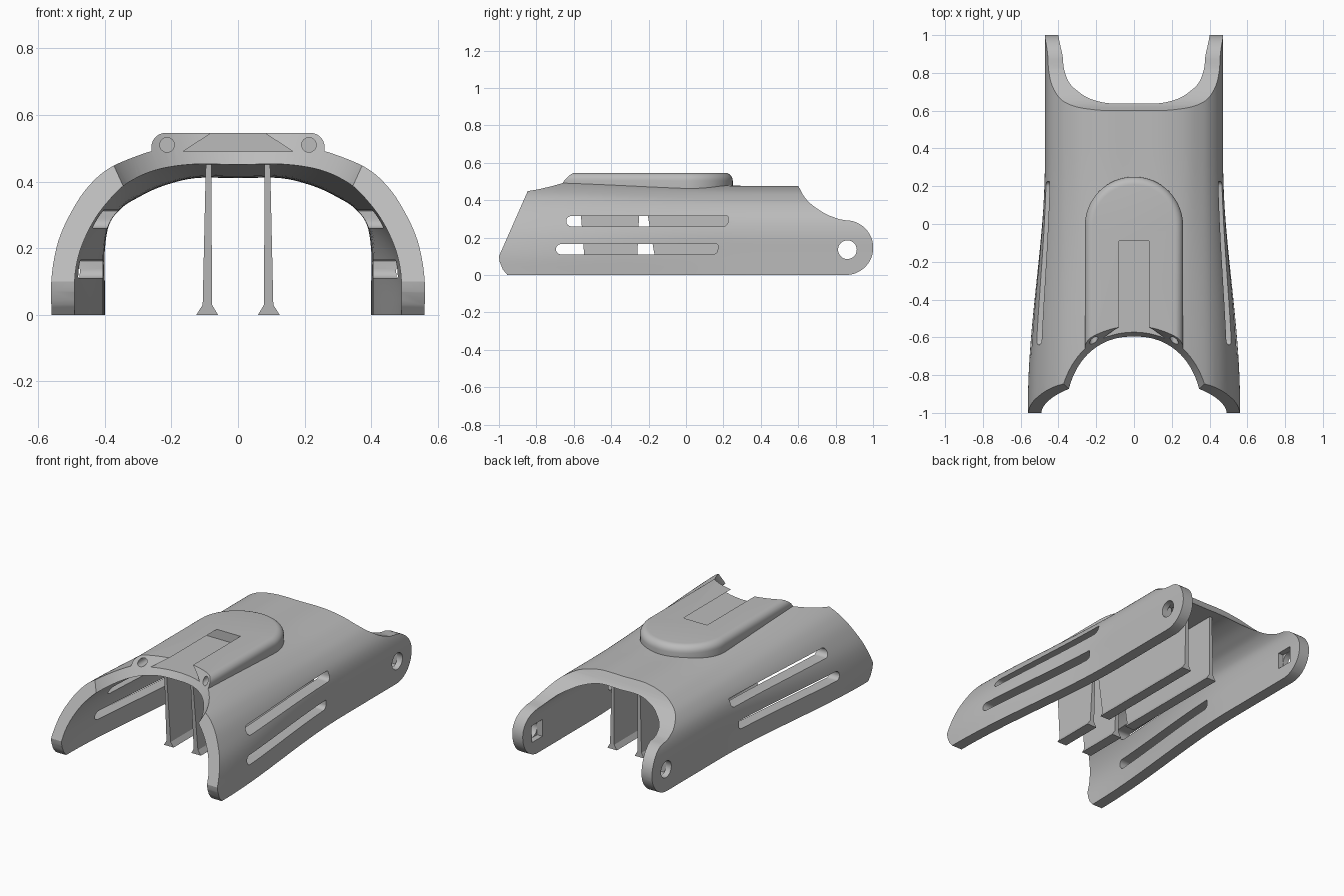
import bpy, bmesh, math
from mathutils import Vector

if "Cube" in bpy.data.objects:
    bpy.data.objects.remove(bpy.data.objects["Cube"])

mat = bpy.data.materials.new("grey_plastic")
mat.diffuse_color = (0.5, 0.5, 0.5, 1)
mat.use_nodes = True
mat.node_tree.nodes["Principled BSDF"].inputs["Base Color"].default_value = mat.diffuse_color


def make(name, bm):
    bmesh.ops.recalc_face_normals(bm, faces=bm.faces)
    me = bpy.data.meshes.new(name)
    bm.to_mesh(me)
    bm.free()
    ob = bpy.data.objects.new(name, me)
    bpy.context.collection.objects.link(ob)
    me.materials.append(mat)
    return ob


def loft(name, rings):
    """Closed solid through matching rings of points."""
    bm = bmesh.new()
    vs = [[bm.verts.new(p) for p in r] for r in rings]
    n = len(vs[0])
    for a, b in zip(vs, vs[1:]):
        for i in range(n):
            bm.faces.new((a[i], a[(i + 1) % n], b[(i + 1) % n], b[i]))
    bm.faces.new(vs[0])
    bm.faces.new(vs[-1])
    return make(name, bm)


def prism_x(name, pts, x0, x1):
    return loft(name, [[(x, y, z) for y, z in pts] for x in (x0, x1)])


def spline(pts, steps=5):
    """Smooth curve through the points."""
    p = [Vector(q) for q in pts]
    p = [2 * p[0] - p[1]] + p + [2 * p[-1] - p[-2]]
    out = []
    for i in range(1, len(p) - 2):
        a, b, c, d = p[i - 1:i + 3]
        for k in range(steps):
            t = k / steps
            out.append(0.5 * (2 * b + (c - a) * t + (2 * a - 5 * b + 4 * c - d) * t * t
                              + (3 * b - a - 3 * c + d) * t ** 3))
    return out + [p[-2]]


def arc(cx, cy, r, a0, a1, n=16):
    return [(cx + r * math.cos(math.radians(a0 + (a1 - a0) * i / n)),
             cy + r * math.sin(math.radians(a0 + (a1 - a0) * i / n))) for i in range(n + 1)]


def boolean(ob, other, op):
    m = ob.modifiers.new(op, 'BOOLEAN')
    m.operation, m.solver, m.object = op, 'EXACT', other
    bpy.context.view_layer.objects.active = ob
    bpy.ops.object.modifier_apply(modifier=m.name)
    bpy.data.objects.remove(other, do_unlink=True)


def arch(name, front, back, foot):
    """Arch section that changes from front to back along y."""
    f, b = spline(front), spline(back)
    rings = []
    for i in range(29):
        y = -1.05 + 2.1 * i / 28
        t = min(1, max(0, (y + 0.95) / 1.3))
        t = t * t * (3 - 2 * t)
        half = [p.lerp(q, t) for p, q in zip(f, b)]
        half[0].y = foot
        rings.append([(p.x, y, p.y) for p in half] +
                     [(-p.x, y, p.y) for p in reversed(half[:-1])])
    return loft(name, rings)


# Outer body and the hollow inside it
shell = arch("shell",
             [(.56, 0), (.56, .11), (.54, .22), (.50, .31), (.45, .385), (.38, .445), (.25, .50), (.13, .525), (0, .525)],
             [(.47, 0), (.47, .11), (.47, .22), (.45, .305), (.405, .37), (.35, .413), (.27, .452), (.15, .475), (0, .475)], 0)
hollow = arch("hollow",
              [(.49, 0), (.49, .11), (.475, .19), (.44, .27), (.395, .335), (.335, .395), (.25, .44), (.14, .46), (0, .46)],
              [(.40, 0), (.40, .1), (.40, .19), (.387, .27), (.35, .32), (.30, .352), (.23, .385), (.13, .41), (0, .41)], -.1)

# Raised pad with rounded top edge
plan = arc(0, -.01, .26, 0, 180, 32)
plan = [(.26, -.8)] + plan + [(-.26, -.8)]
rings = [[(x, y, .42) for x, y in plan]]
for k in range(7):
    a = math.radians(90 * k / 6)
    inset, z = .042 * (1 - math.cos(a)), .504 + .042 * math.sin(a)
    s = (.26 - inset) / .26
    rings.append([(x * s, -.01 + (y + .01) * s if y > -.01 else y, z) for x, y in plan])
boolean(shell, loft("pad", rings), 'UNION')
boolean(shell, hollow, 'DIFFERENCE')

# Side outline with hinge lugs at the back
outline = ([(-.955, -.1), (-.955, 0), (-.98, .03), (-.996, .07), (-1, .1), (-.85, .44), (-.75, .667), (.6, .667)]
           + [tuple(p) for p in spline([(.6, .476), (.635, .415), (.68, .37), (.75, .325), (.82, .298)], 4)]
           + arc(.855, .146, .146, 90, -90, 24) + [(.855, -.1)])
boolean(shell, prism_x("outline", outline, -.8, .8), 'INTERSECT')

# Flared scoop at the front
scoop = [[(x, y, z) for x, y in arc(0, -1, .41 + .58 * (z - .46), 0, 360, 96)[:-1]] for z in (.1, .7)]
boolean(shell, loft("scoop", scoop), 'DIFFERENCE')

# Dovetail groove in the pad
groove = [(-.165, .49), (.165, .49), (.072, .551), (-.072, .551)]
boolean(shell, loft("groove", [[(x, y, z) for x, z in groove] for y in (-.8, -.09)]), 'DIFFERENCE')

for s in (-1, 1):
    # Screw holes in the pad front
    hole = [[(x, y, z) for x, z in arc(s * .213, .51, .022, 0, 360, 24)[:-1]] for y in (-.8, -.45)]
    boolean(shell, loft("screw_hole", hole), 'DIFFERENCE')
    # Long side slots
    for y0, y1, z0, z1 in ((-.64, .225, .26, .315), (-.695, .17, .11, .165)):
        r = .027
        slot = (arc(y0 + r, z0 + r, r, 180, 270, 6) + arc(y1 - r, z0 + r, r, 270, 360, 6)
                + [(y1, z1 - .004), (y1 - .004, z1)] + arc(y0 + r, z1 - r, r, 90, 180, 6)[:-1])
        boolean(shell, prism_x("slot", slot, s * .2, s * .8), 'DIFFERENCE')
    # Hinge hole and square nut pocket
    boolean(shell, prism_x("hinge_hole", arc(.863, .135, .05, 0, 360, 32)[:-1], s * .3, s * .6), 'DIFFERENCE')
    pocket = [(.812, .084), (.914, .084), (.914, .186), (.812, .186)]
    boolean(shell, prism_x("pocket", pocket, s * .3, s * .435), 'DIFFERENCE')

bpy.ops.object.select_all(action='DESELECT')
shell.select_set(True)
bpy.context.view_layer.objects.active = shell
bpy.ops.object.shade_smooth_by_angle(angle=math.radians(28))

# Upright ribs with flared feet: (y front, y back) at the bottom and at the top
for label, b0, b1, t0, t1, z0, z1 in (("front", -.535, -.265, -.575, -.245, .475, .45),
                                      ("rear", -.15, .58, -.225, .58, .44, .425)):
    for s in (-1, 1):
        rings = []
        for z, xa, xb in ((0, .06, .125), (.03, .078, .106), (1, .08, .096)):
            k = 1 if z == 1 else z / .45
            ya, yb = b0 + (t0 - b0) * k, b1 + (t1 - b1) * k
            za, zb = (z0, z1) if z == 1 else (z, z)
            rings.append([(s * xa, ya, za), (s * xb, ya, za), (s * xb, yb, zb), (s * xa, yb, zb)])
        loft(f"{label}_rib_{'left' if s < 0 else 'right'}", rings)
